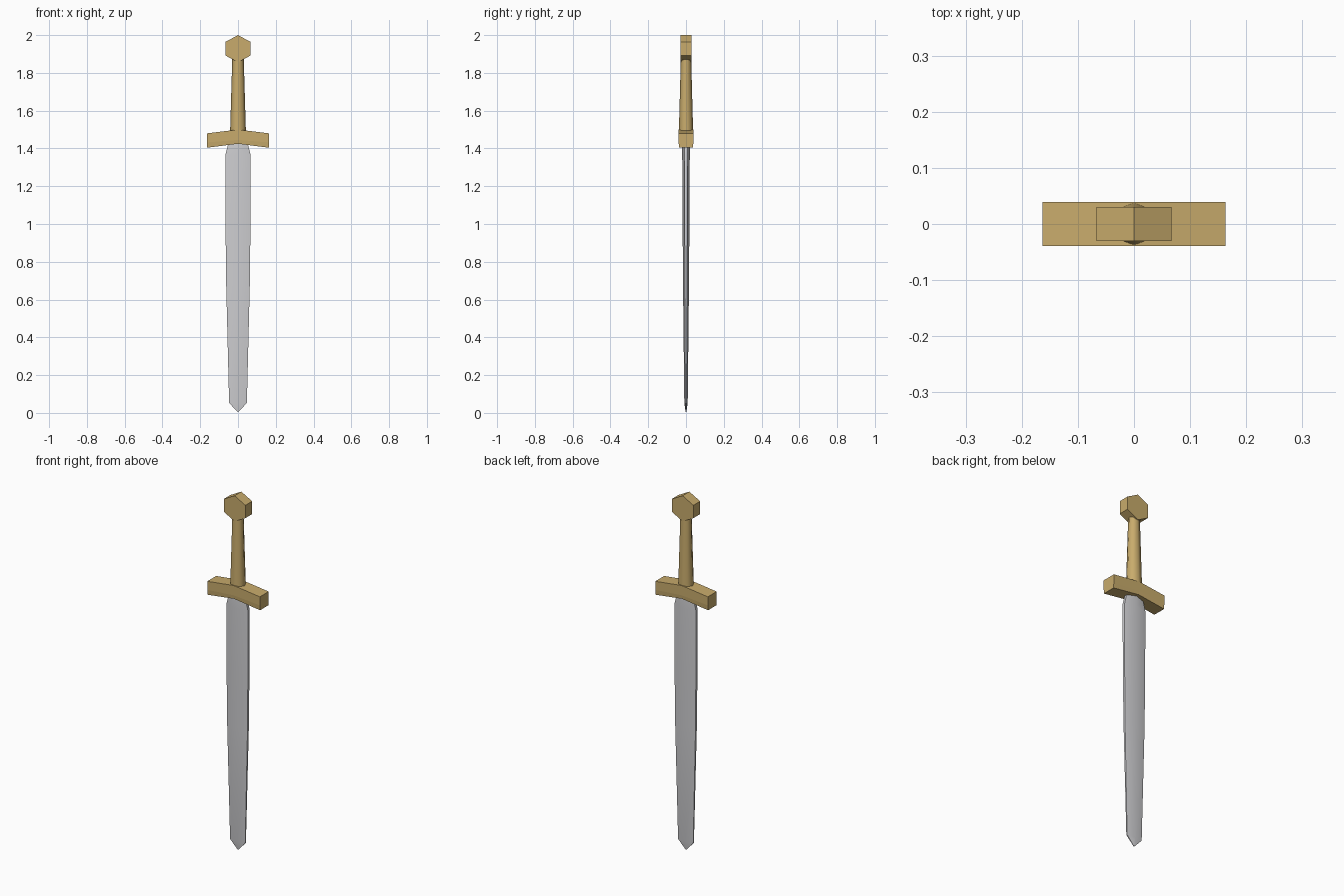
import bpy, bmesh, math

if "Cube" in bpy.data.objects:
    bpy.data.objects.remove(bpy.data.objects["Cube"])


def material(name, color):
    m = bpy.data.materials.new(name)
    m.diffuse_color = (*color, 1)
    m.use_nodes = True
    m.node_tree.nodes["Principled BSDF"].inputs["Base Color"].default_value = m.diffuse_color
    return m


GOLD = material("gold", (0.58, 0.41, 0.15))
STEEL = material("steel", (0.62, 0.62, 0.64))


def loft(name, rings, mat, smooth=None):
    """Skin a stack of equal-length vertex rings and cap both ends."""
    bm = bmesh.new()
    loops = [[bm.verts.new(p) for p in ring] for ring in rings]
    n = len(loops[0])
    for a, b in zip(loops, loops[1:]):
        for i in range(n):
            j = (i + 1) % n
            bm.faces.new((a[i], a[j], b[j], b[i]))
    bm.faces.new(loops[0])
    bm.faces.new(loops[-1])
    bmesh.ops.remove_doubles(bm, verts=bm.verts, dist=1e-5)
    bmesh.ops.recalc_face_normals(bm, faces=bm.faces)
    me = bpy.data.meshes.new(name)
    bm.to_mesh(me)
    bm.free()
    ob = bpy.data.objects.new(name, me)
    bpy.context.collection.objects.link(ob)
    me.materials.append(mat)
    if smooth:
        bpy.ops.object.select_all(action='DESELECT')
        ob.select_set(True)
        bpy.context.view_layer.objects.active = ob
        bpy.ops.object.shade_smooth_by_angle(angle=math.radians(smooth))
    return ob


# Blade: six-sided section with a central ridge and narrow flat edges
def blade_ring(z, w, t, e):
    return [(-w, -e, z), (0, -t, z), (w, -e, z), (w, e, z), (0, t, z), (-w, e, z)]


loft("blade", [blade_ring(*s) for s in (
    (0.004, 0.002, 0.002, 0.001),
    (0.053, 0.047, 0.009, 0.003),
    (0.70, 0.063, 0.016, 0.006),
    (1.00, 0.066, 0.018, 0.007),
    (1.365, 0.067, 0.020, 0.008),
    (1.425, 0.052, 0.020, 0.008),
    (1.44, 0.045, 0.020, 0.008))], STEEL, 40)


# Crossguard: shallow chevron, lower rim drawn in slightly
def guard_ring(x, top, mid, low):
    d, r = 0.039, 0.037
    return [(x, -d, top), (x, -d, mid), (x, -r, low),
            (x, r, low), (x, d, mid), (x, d, top)]


loft("crossguard", [guard_ring(-0.163, 1.48, 1.432, 1.404),
                    guard_ring(0, 1.50, 1.445, 1.425),
                    guard_ring(0.163, 1.48, 1.432, 1.404)], GOLD)


# Grip: tapered octagon
def grip_ring(z, rx, ry):
    return [(rx * math.cos(i * math.pi / 4), ry * math.sin(i * math.pi / 4), z)
            for i in range(8)]


loft("grip", [grip_ring(1.48, 0.042, 0.038), grip_ring(1.89, 0.030, 0.027)], GOLD, 50)

# Pommel: upright hexagonal disc
loft("pommel", [[(0.077 * math.sin(i * math.pi / 3), y,
                  1.928 + 0.072 * math.cos(i * math.pi / 3)) for i in range(6)]
                for y in (-0.03, 0.03)], GOLD)
